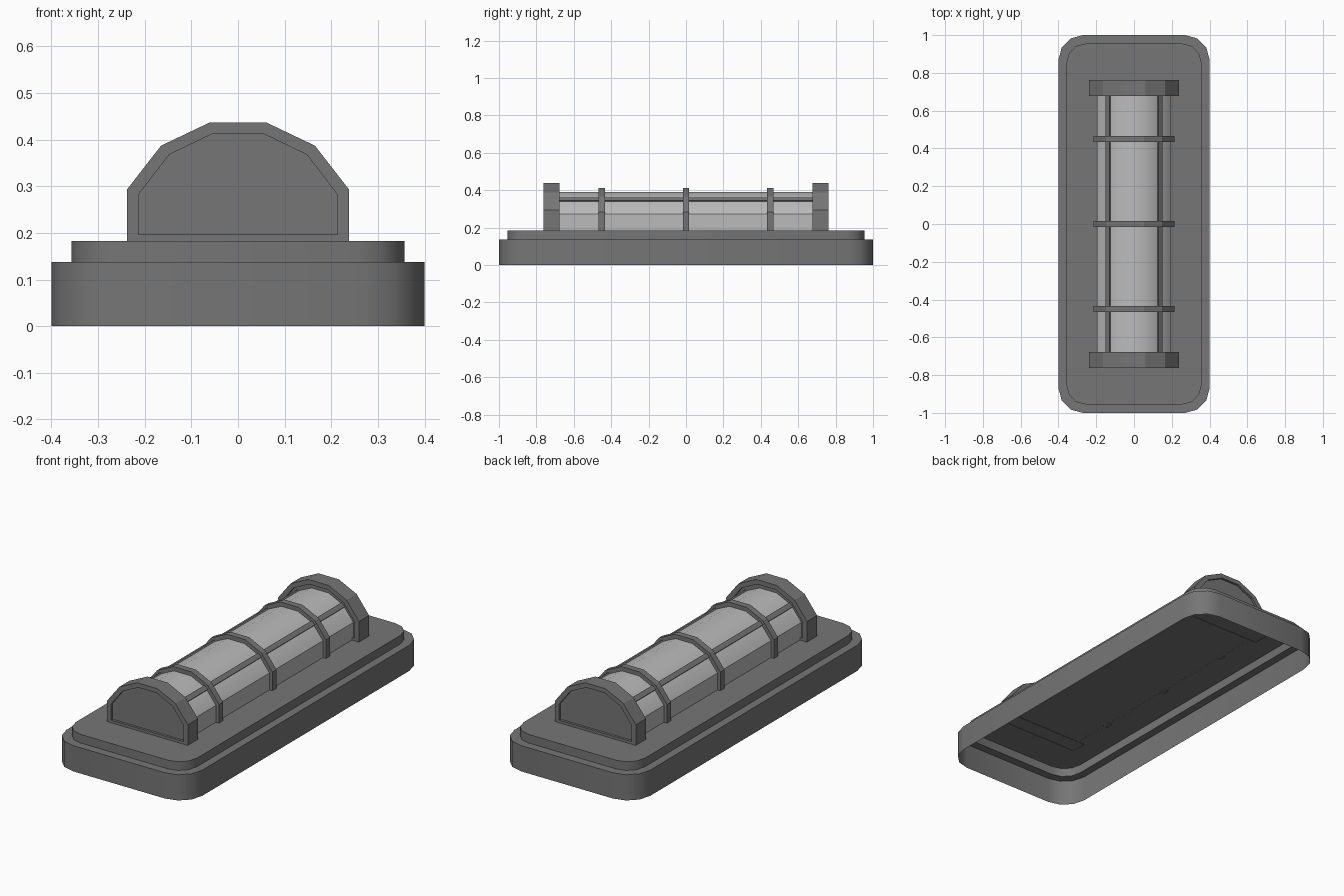
import bpy, bmesh, math

if "Cube" in bpy.data.objects:
    bpy.data.objects.remove(bpy.data.objects["Cube"])

DECK = 0.183   # top of the plinth
SINK = 0.181   # parts dip just below the deck


def material(name, v):
    m = bpy.data.materials.new(name)
    m.diffuse_color = (v, v, v, 1)
    m.use_nodes = True
    m.node_tree.nodes["Principled BSDF"].inputs["Base Color"].default_value = m.diffuse_color
    return m


DARK = material("dark_housing", 0.18)
LIGHT = material("pale_glass", 0.5)


def loft(name, rings, mat, closed=True, fill_start=False, fill_end=False, smooth=None):
    """Skin a sequence of equal-length rings of 3D points."""
    bm = bmesh.new()
    rows = [[bm.verts.new(p) for p in r] for r in rings]
    n = len(rows[0])
    for a, b in zip(rows, rows[1:]):
        for i in range(n if closed else n - 1):
            j = (i + 1) % n
            bm.faces.new((a[i], a[j], b[j], b[i]))
    if fill_start:
        bm.faces.new(rows[0])
    if fill_end:
        bm.faces.new(rows[-1])
    # drop hidden undersides sitting on the deck
    hidden = [f for f in bm.faces if all(abs(v.co.z - SINK) < 1e-4 for v in f.verts)]
    bmesh.ops.delete(bm, geom=hidden, context='FACES')
    bmesh.ops.recalc_face_normals(bm, faces=bm.faces[:])
    # open shells: make sure the highest upward-looking face points up
    top = max(bm.faces, key=lambda f: (round(f.calc_center_median().z, 4), abs(f.normal.z)))
    if top.normal.z < -0.5:
        bmesh.ops.reverse_faces(bm, faces=bm.faces[:])
    me = bpy.data.meshes.new(name)
    bm.to_mesh(me)
    bm.free()
    me.materials.append(mat)
    ob = bpy.data.objects.new(name, me)
    bpy.context.collection.objects.link(ob)
    if smooth:
        bpy.ops.object.select_all(action='DESELECT')
        bpy.context.view_layer.objects.active = ob
        ob.select_set(True)
        bpy.ops.object.shade_smooth_by_angle(angle=math.radians(smooth))
    return ob


def rounded_rect(w, l, r, z, seg=3):
    pts = []
    for k, (sx, sy) in enumerate(((1, 1), (-1, 1), (-1, -1), (1, -1))):
        for i in range(seg + 1):
            a = math.pi / 2 * (k + i / seg)
            pts.append((sx * (w - r) + r * math.cos(a), sy * (l - r) + r * math.sin(a), z))
    return pts


def arch(w, top, y, base=SINK):
    """Faceted arch cross-section in the xz plane."""
    h = top - DECK
    half = [(w, base), (w, DECK + .433 * h), (.693 * w, DECK + .803 * h), (.252 * w, top)]
    return [(x, y, z) for x, z in half] + [(-x, y, z) for x, z in reversed(half)]


# Stepped plinth, open underneath
loft("plinth", [rounded_rect(.40, 1.0, .13, 0), rounded_rect(.40, 1.0, .13, .137),
                rounded_rect(.357, .955, .10, .137), rounded_rect(.357, .955, .10, DECK)],
     DARK, fill_end=True, smooth=35)

# Glass cover
loft("glass_cover", [arch(.197, .39, -.69), arch(.197, .39, .69)], LIGHT, closed=False, smooth=35)

# Cross ribs over the glass
for i, y in enumerate((-.45, 0, .45)):
    loft(f"cross_rib_{i + 1}", [arch(.19, .385, y - .017), arch(.215, .412, y - .017),
                                arch(.215, .412, y + .017), arch(.19, .385, y + .017)],
         DARK, closed=False)

# End caps with a recessed panel on both faces
for name, s in (("front_cap", -1), ("back_cap", 1)):
    o, i, d = s * .762, s * .677, s * .012
    panel = lambda y: arch(.213, .413, y, .197)
    loft(name, [panel(o - d), panel(o), arch(.238, .437, o),
                arch(.238, .437, i), panel(i), panel(i + d)],
         DARK, fill_start=True, fill_end=True)

# Long bars running along the upper glass edges
for name, s in (("left_bar", -1), ("right_bar", 1)):
    a = math.radians(39)
    cx, cz = .1365, .3495
    corners = [(u, v) for u, v in ((-.013, -.008), (.013, -.008), (.013, .005), (-.013, .005))]
    ring = lambda y: [(s * (cx + u * math.cos(a) + v * math.sin(a)), y,
                       cz - u * math.sin(a) + v * math.cos(a)) for u, v in corners]
    loft(name, [ring(-.685), ring(.685)], DARK, fill_start=True, fill_end=True)
